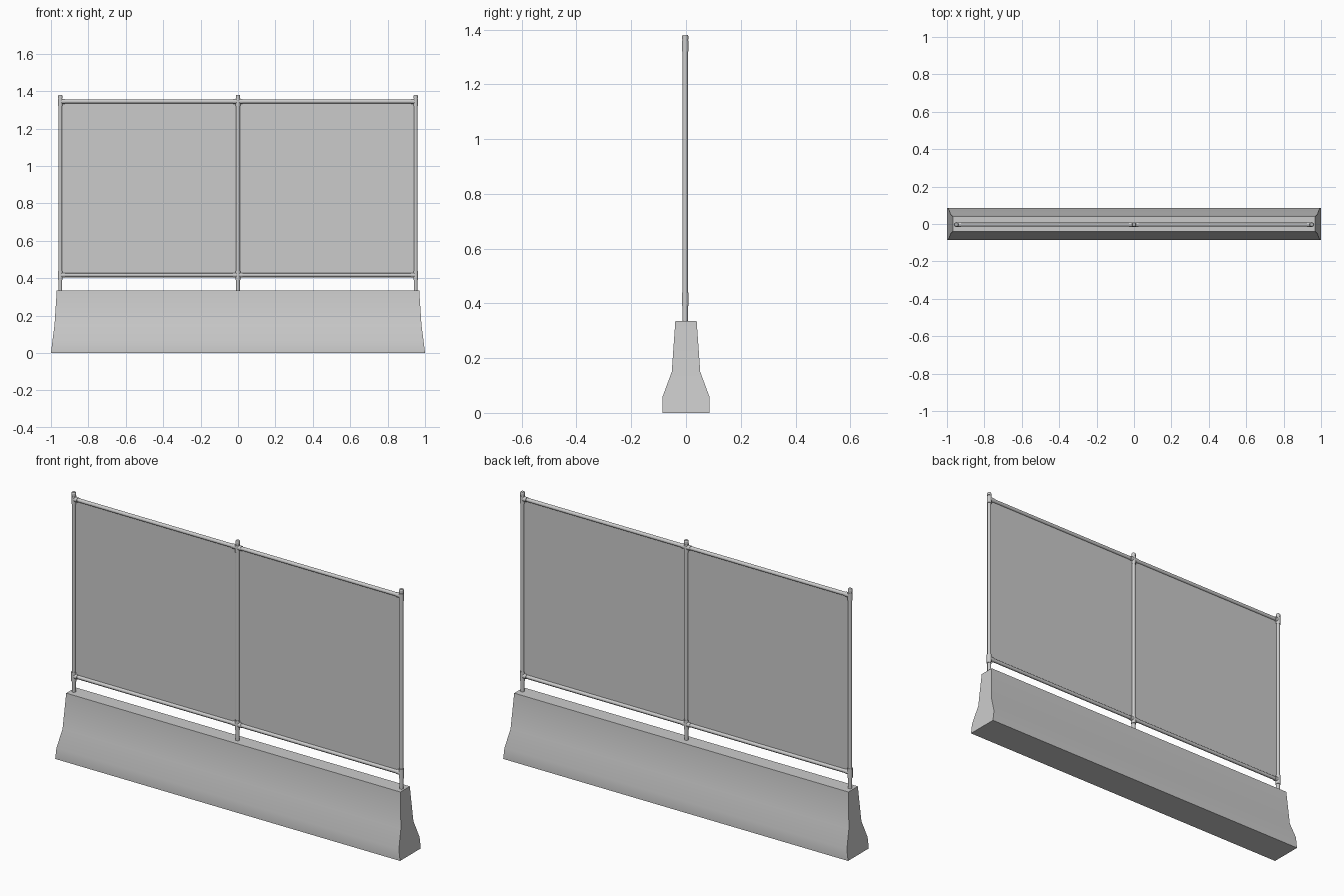
import bpy, bmesh
from mathutils import Vector

if "Cube" in bpy.data.objects:
    bpy.data.objects.remove(bpy.data.objects["Cube"])

POST_X = (-0.95, 0.0, 0.95)
RAIL_Z = (0.417, 1.345)
Y = -0.003


def finish(name, bm, smooth=True):
    bmesh.ops.recalc_face_normals(bm, faces=bm.faces)
    me = bpy.data.meshes.new(name)
    bm.to_mesh(me)
    bm.free()
    ob = bpy.data.objects.new(name, me)
    bpy.context.collection.objects.link(ob)
    if smooth:
        bpy.ops.object.select_all(action='DESELECT')
        ob.select_set(True)
        bpy.context.view_layer.objects.active = ob
        bpy.ops.object.shade_smooth_by_angle(angle=0.7)
    return ob


def tube(name, a, b, r, r2=None, sides=16):
    a, b = Vector(a), Vector(b)
    bm = bmesh.new()
    bmesh.ops.create_cone(bm, cap_ends=True, segments=sides, radius1=r,
                          radius2=r if r2 is None else r2, depth=(b - a).length)
    rot = (b - a).to_track_quat('Z', 'Y').to_matrix()
    bmesh.ops.rotate(bm, verts=bm.verts, matrix=rot)
    bmesh.ops.translate(bm, verts=bm.verts, vec=(a + b) / 2)
    return finish(name, bm)


# Concrete barrier: rectangular sections stacked upward (half x, half y, z)
bm = bmesh.new()
rings = []
for hx, hy, z in ((1.0, 0.086, 0), (0.993, 0.086, 0.058),
                  (0.981, 0.052, 0.15), (0.969, 0.039, 0.335)):
    rings.append([bm.verts.new((sx * hx, sy * hy, z))
                  for sx, sy in ((-1, -1), (1, -1), (1, 1), (-1, 1))])
for lo, hi in zip(rings, rings[1:]):
    for i in range(4):
        j = (i + 1) % 4
        bm.faces.new((lo[i], lo[j], hi[j], hi[i]))
bm.faces.new(rings[0][::-1])
bm.faces.new(rings[-1])
finish("concrete_barrier", bm)

# Posts with caps and rail collars
for i, x in enumerate(POST_X):
    tube(f"post_{i}", (x, Y, 0.32), (x, Y, 1.368), 0.0098)
    tube(f"post_cap_{i}", (x, Y, 1.364), (x, Y, 1.376), 0.0115)
    tube(f"post_cap_top_{i}", (x, Y, 1.376), (x, Y, 1.381), 0.0115, 0.009)
    tube(f"lower_collar_{i}", (x, Y, 0.39), (x, Y, 0.44), 0.0125)
    tube(f"upper_collar_{i}", (x, Y, 1.32), (x, Y, 1.36), 0.0122)

# Horizontal rails, with cups where they meet the posts
for k, z in enumerate(RAIL_Z):
    for b in range(2):
        x0, x1 = POST_X[b], POST_X[b + 1]
        tube(f"rail_{k}_{b}", (x0, Y, z), (x1, Y, z), 0.0098)
        tube(f"rail_cup_left_{k}_{b}", (x0, Y, z), (x0 + 0.024, Y, z), 0.0122)
        tube(f"rail_cup_right_{k}_{b}", (x1 - 0.026, Y, z), (x1, Y, z), 0.0122)

# Thin fence panels between the posts
for b in range(2):
    x0, x1 = POST_X[b], POST_X[b + 1]
    bm = bmesh.new()
    bm.faces.new([bm.verts.new((x, Y, z)) for x, z in
                  ((x0, 0.405), (x1, 0.405), (x1, 1.345), (x0, 1.345))])
    finish(f"fence_panel_{b}", bm, smooth=False)
